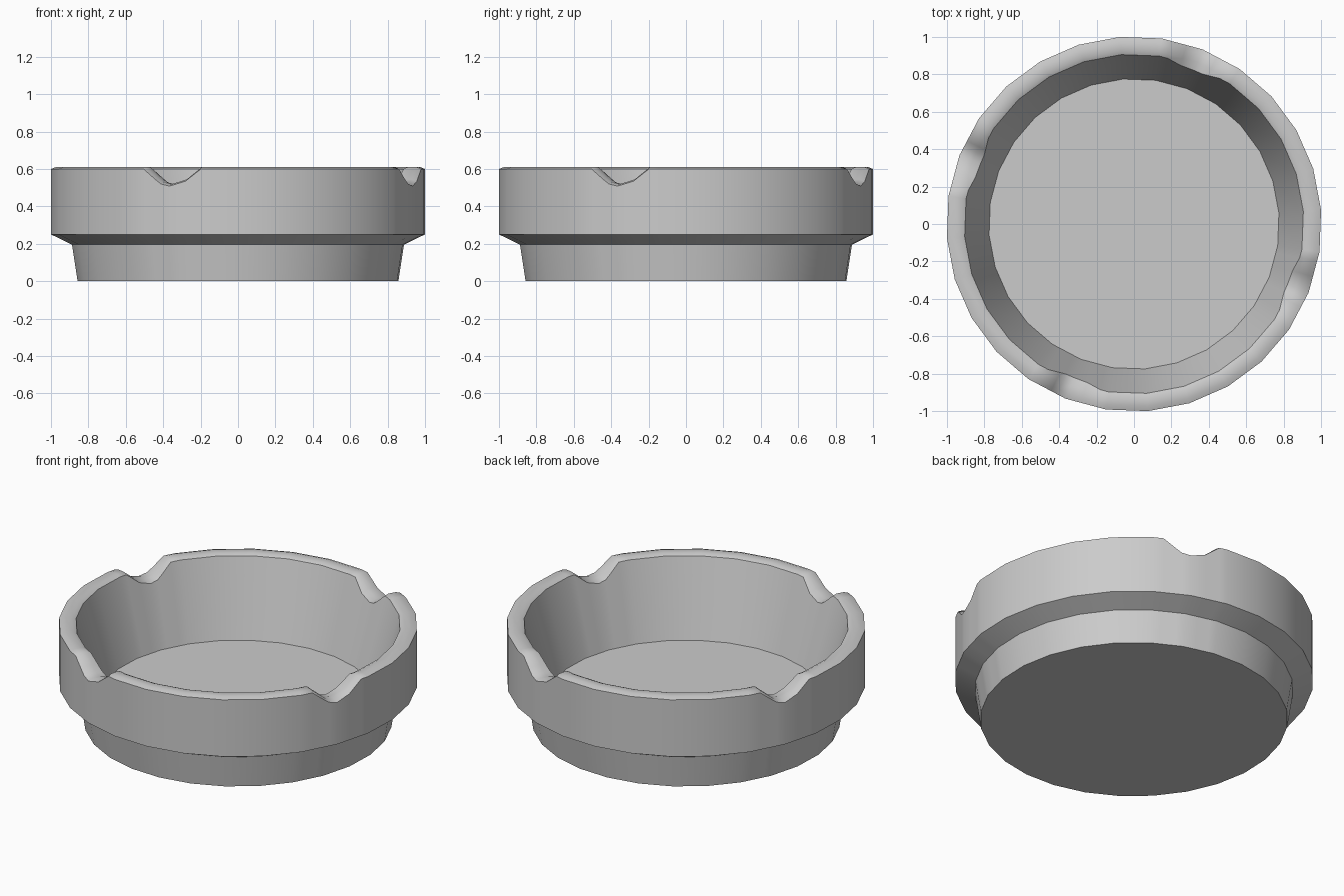
import bpy, bmesh, math

cube = bpy.data.objects.get("Cube")
if cube:
    bpy.data.objects.remove(cube, do_unlink=True)

SIDES = 28
STEP = math.tau / SIDES
START = STEP / 3
# Body section from the base, over the rim, down to the inner floor: radius, height
OUTER = [(0.86, 0), (0.89, 0.195), (1.003, 0.25)]
RIM = [(1.003, 0.60), (0.975, 0.61), (0.93, 0.61), (0.908, 0.60)]
FLOOR = (0.777, 0.14)
# Rest notch: degrees from its centre, depth below the rim
NOTCH = [(-9, 0), (-5, 0.055), (-3, 0.08), (0, 0.092), (5, 0.066), (10, 0)]


def chord_scale(angle):
    """Keep added columns on the flat sides of the polygon."""
    local = (angle - START) % STEP - STEP / 2
    return math.cos(STEP / 2) / math.cos(local)


# Columns around the bowl, with four notches on every seventh corner
columns = {}
for i in range(SIDES):
    angle = START + i * STEP
    if i % 7 == 5:
        for offset, depth in NOTCH:
            columns[angle + math.radians(offset)] = depth
    else:
        columns[angle] = 0

bm = bmesh.new()
rows = []
for angle, depth in sorted(columns.items()):
    k = chord_scale(angle)
    section = OUTER + [(r, z - depth) for r, z in RIM] + [FLOOR]
    # Slide the lowered inner lip along the sloping inner wall
    lip_r, lip_z = RIM[-1]
    slope = (lip_r - FLOOR[0]) / (lip_z - FLOOR[1])
    section[-2] = (lip_r - depth * slope, lip_z - depth)
    rows.append([bm.verts.new((r * k * math.cos(angle), r * k * math.sin(angle), z))
                 for r, z in section])

# Skin, underside and inner floor
for i, row in enumerate(rows):
    following = rows[(i + 1) % len(rows)]
    for j in range(len(row) - 1):
        bm.faces.new((row[j], following[j], following[j + 1], row[j + 1]))
bm.faces.new([row[0] for row in reversed(rows)])
bm.faces.new([row[-1] for row in rows])
bmesh.ops.recalc_face_normals(bm, faces=bm.faces)

mesh = bpy.data.meshes.new("ashtray_bowl")
bm.to_mesh(mesh)
bm.free()
bowl = bpy.data.objects.new("ashtray_bowl", mesh)
bpy.context.collection.objects.link(bowl)

# Plain grey
grey = bpy.data.materials.new("light_grey")
grey.use_nodes = True
colour = (0.6, 0.6, 0.6, 1)
grey.diffuse_color = colour
grey.node_tree.nodes["Principled BSDF"].inputs["Base Color"].default_value = colour
mesh.materials.append(grey)

# Smooth sides, crisp edges
bpy.ops.object.select_all(action="DESELECT")
bowl.select_set(True)
bpy.context.view_layer.objects.active = bowl
bpy.ops.object.shade_smooth_by_angle(angle=math.radians(45))
